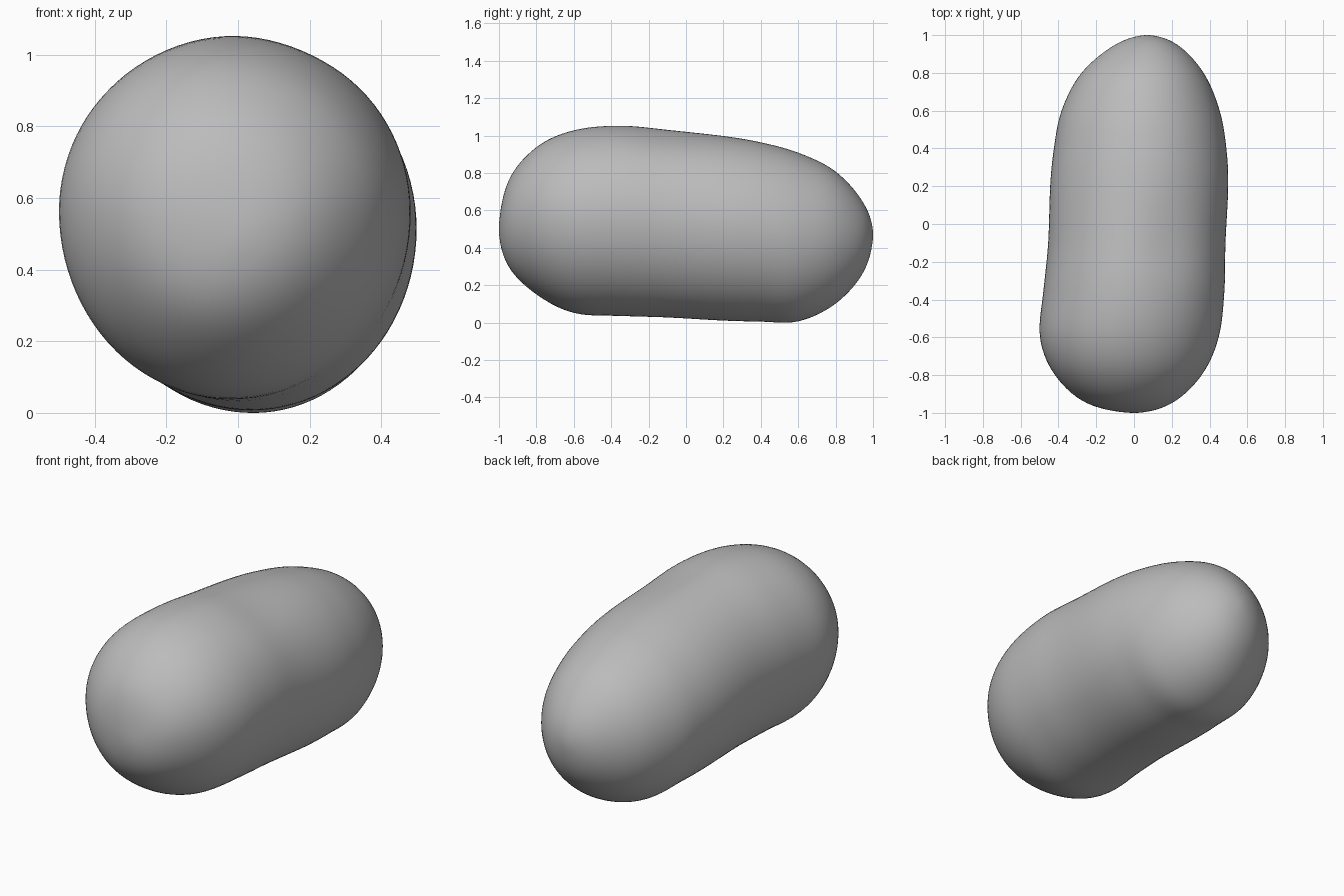
import bpy
import bmesh
from math import cos, sin, tau, exp
from mathutils import Vector

default_cube = bpy.data.objects.get("Cube")
if default_cube:
    bpy.data.objects.remove(default_cube, do_unlink=True)

SEGMENTS = 96
STEPS = 7

# Sections along the length: y, left edge, right edge, underside, top
SECTIONS = [
    (-1, 0, 0, .5, .5),
    (-.95, -.25, .2, .3, .76),
    (-.8, -.42, .36, .15, .94),
    (-.6, -.5, .45, .05, 1.03),
    (-.35, -.48, .48, .035, 1.055),
    (-.1, -.455, .485, .027, 1.035),
    (.2, -.445, .5, .01, 1),
    (.4, -.425, .49, .005, .965),
    (.6, -.385, .455, .005, .91),
    (.8, -.28, .37, .1, .81),
    (.95, -.1, .23, .27, .64),
    (1, .07, .07, .47, .47),
]


def mirrored(row):
    """Swap the opposite edges so that the ends close as round caps."""
    y, x0, x1, z0, z1 = row
    return Vector((y, x1, x0, z1, z0))


def spline(a, b, c, d, t):
    return .5 * (2 * b + (c - a) * t + (2 * a - 5 * b + 4 * c - d) * t * t
                 + (3 * b - a - 3 * c + d) * t ** 3)


def section_point(row, angle):
    """Four quarter ellipses around a slightly drifting core line."""
    y, x0, x1, z0, z1 = row
    blend = (y + 1) / 2
    cx = x0 + (x1 - x0) * (.48 + .04 * blend)
    cz = z0 + (z1 - z0) * (.53 - .03 * blend)
    c, s = cos(angle), sin(angle)
    x = cx + c * ((x1 - cx) if c > 0 else (cx - x0))
    z = cz + s * ((z1 - cz) if s > 0 else (cz - z0))
    # Shallow dimple on the upper face, behind the front swelling
    if s > 0:
        z -= .015 * s * exp(-((x - .2) / .15) ** 2 - ((y + .1) / .25) ** 2)
    return x, y, z


# Resample the sections smoothly
rows = [Vector(r) for r in SECTIONS]
padded = [mirrored(rows[1])] + rows + [mirrored(rows[-2])]
stations = [spline(*padded[i:i + 4], k / STEPS)
            for i in range(len(rows) - 1) for k in range(STEPS)][1:]

# Stone body
bm = bmesh.new()
rings = [[bm.verts.new(section_point(r, tau * k / SEGMENTS)) for k in range(SEGMENTS)]
         for r in stations]
tips = [bm.verts.new((r[1], r[0], r[3])) for r in (rows[0], rows[-1])]
for k in range(SEGMENTS):
    n = (k + 1) % SEGMENTS
    for a, b in zip(rings, rings[1:]):
        bm.faces.new((a[k], a[n], b[n], b[k]))
    bm.faces.new((tips[0], rings[0][n], rings[0][k]))
    bm.faces.new((tips[1], rings[-1][k], rings[-1][n]))
for _ in range(4):
    bmesh.ops.smooth_vert(bm, verts=[v for ring in rings[1:-1] for v in ring], factor=.5,
                          use_axis_x=True, use_axis_y=True, use_axis_z=True)
bmesh.ops.recalc_face_normals(bm, faces=bm.faces)
for f in bm.faces:
    f.smooth = True
mesh = bpy.data.meshes.new("stone_body")
bm.to_mesh(mesh)
bm.free()
stone = bpy.data.objects.new("stone_body", mesh)
bpy.context.collection.objects.link(stone)

# Plain grey surface
grey = bpy.data.materials.new("stone_grey")
grey.use_nodes = True
colour = (.5, .5, .5, 1)
grey.diffuse_color = colour
grey.node_tree.nodes["Principled BSDF"].inputs["Base Color"].default_value = colour
mesh.materials.append(grey)
